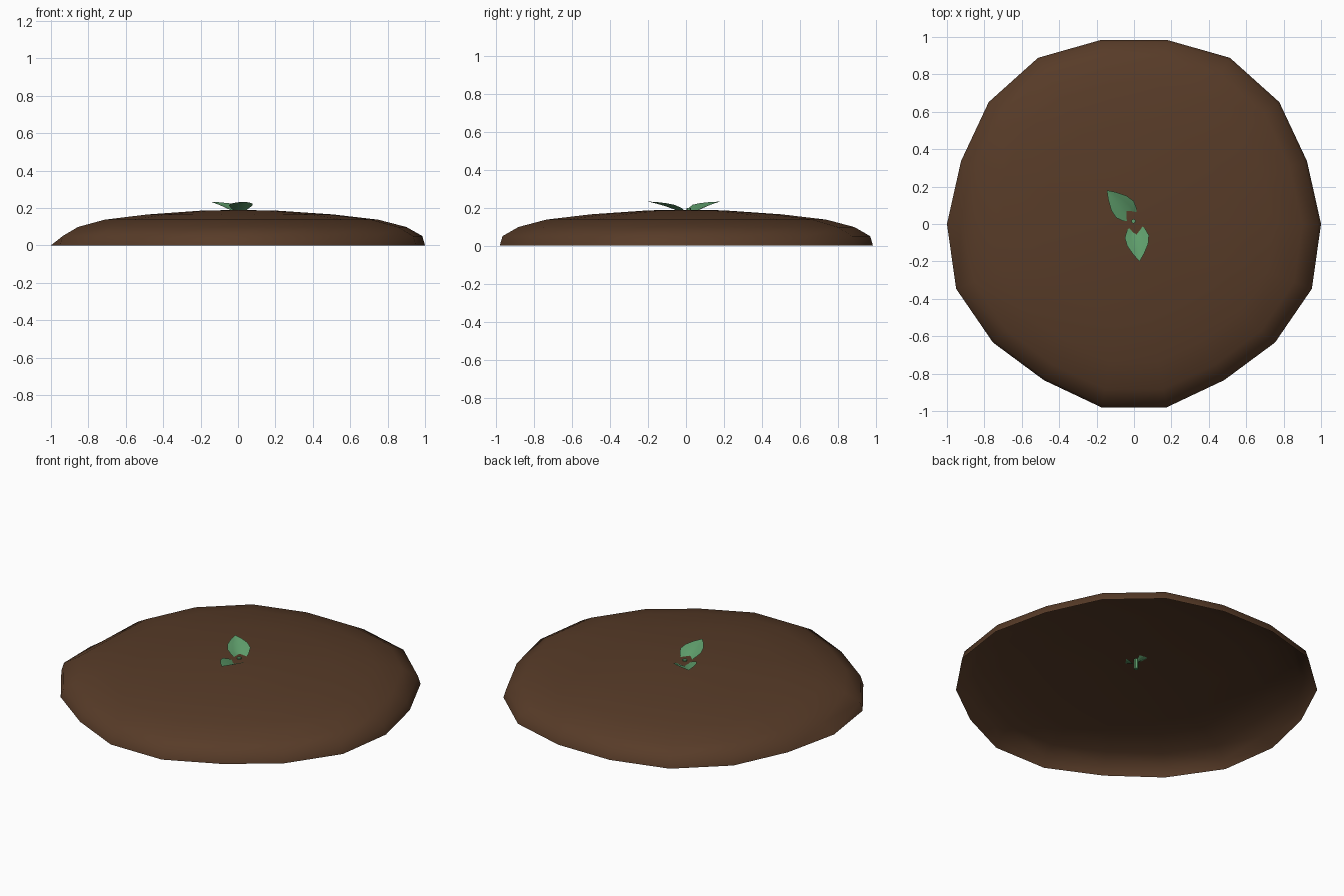
import bpy, bmesh, math
from mathutils import Vector

cube = bpy.data.objects.get("Cube")
if cube:
    bpy.data.objects.remove(cube)


def material(name, color):
    m = bpy.data.materials.new(name)
    m.use_nodes = True
    m.diffuse_color = (*color, 1)
    m.node_tree.nodes["Principled BSDF"].inputs["Base Color"].default_value = (*color, 1)
    return m


soil = material("soil brown", (0.096, 0.044, 0.021))
green = material("leaf green", (0.115, 0.345, 0.15))


def finish(bm, name, mat):
    for f in bm.faces:
        f.smooth = True
    mesh = bpy.data.meshes.new(name)
    bm.to_mesh(mesh)
    bm.free()
    mesh.materials.append(mat)
    obj = bpy.data.objects.new(name, mesh)
    bpy.context.collection.objects.link(obj)
    return obj


def bridge(bm, a, b, closed):
    n = len(a)
    for i in range(n if closed else n - 1):
        j = (i + 1) % n
        bm.faces.new((a[i], a[j], b[j], b[i]))


# Soil mound: an open, slightly uneven low dome with 18 sides
SIDES = 18
profile = [(1, 0), (0.985, 0.05), (0.9, 0.098), (0.75, 0.137), (0.51, 0.165), (0.2, 0.186)]
# Rim radii from the back round to the front, the same on both sides
uneven = [1.0, 1.026, 1.014, 0.984, 1.0, 1.012, 0.985, 0.964, 0.996]
bm = bmesh.new()
rings = []
for k, (r, z) in enumerate(profile):
    ring = []
    for i in range(SIDES):
        a = 2 * math.pi * i / SIDES
        x, y = math.cos(a), math.sin(a)
        step = round((90 - math.degrees(math.asin(y)) - 10) / 20)
        s = r * uneven[min(step, 8)]
        if i == SIDES // 2 and k:      # dent on the right side
            s *= 0.94
        ring.append(bm.verts.new((x * s, y * s, z)))
    rings.append(ring)
for a, b in zip(rings, rings[1:]):
    bridge(bm, a, b, True)
top = bm.verts.new((0, 0, 0.189))
for i in range(SIDES):
    bm.faces.new((rings[-1][i], rings[-1][(i + 1) % SIDES], top))
finish(bm, "soil_mound", soil)


# Leaves: cupped sheets that rise from the stem to a pointed tip
def leaf(name, base, tip):
    base, tip = Vector(base), Vector(tip)
    side = Vector((-(tip - base).y, (tip - base).x)).normalized()
    # along, half width, height of the midrib, lift of the edges
    rows = [(0, 0.02, 0.165, 0.012), (0.12, 0.048, 0.176, 0.022), (0.32, 0.065, 0.193, 0.022),
            (0.55, 0.056, 0.209, 0.015), (0.8, 0.029, 0.223, 0.007)]
    bm = bmesh.new()
    lines = []
    for t, w, z, lift in rows:
        line = []
        for u in (-1, -0.5, 0, 0.5, 1):
            p = base.lerp(tip, t) + side * w * u
            line.append(bm.verts.new((p.x, p.y, z + lift * abs(u))))
        lines.append(line)
    for a, b in zip(lines, lines[1:]):
        bridge(bm, b, a, False)
    end = bm.verts.new((tip.x, tip.y, 0.232))
    for i in range(4):
        bm.faces.new((lines[-1][i], lines[-1][i + 1], end))
    bmesh.ops.recalc_face_normals(bm, faces=bm.faces)
    if sum(f.normal.z for f in bm.faces) < 0:
        bmesh.ops.reverse_faces(bm, faces=bm.faces)
    finish(bm, name, green)


leaf("front_leaf", (0.008, -0.005), (0.03, -0.2))
leaf("back_leaf", (-0.003, 0.03), (-0.145, 0.18))

# Stem, rooted just under the soil surface
bpy.ops.mesh.primitive_cylinder_add(vertices=6, radius=0.012, depth=0.07, location=(-0.003, 0.015, 0.163))
stem = bpy.context.object
stem.name = "stem"
stem.data.materials.append(green)
bpy.ops.object.shade_smooth_by_angle()
